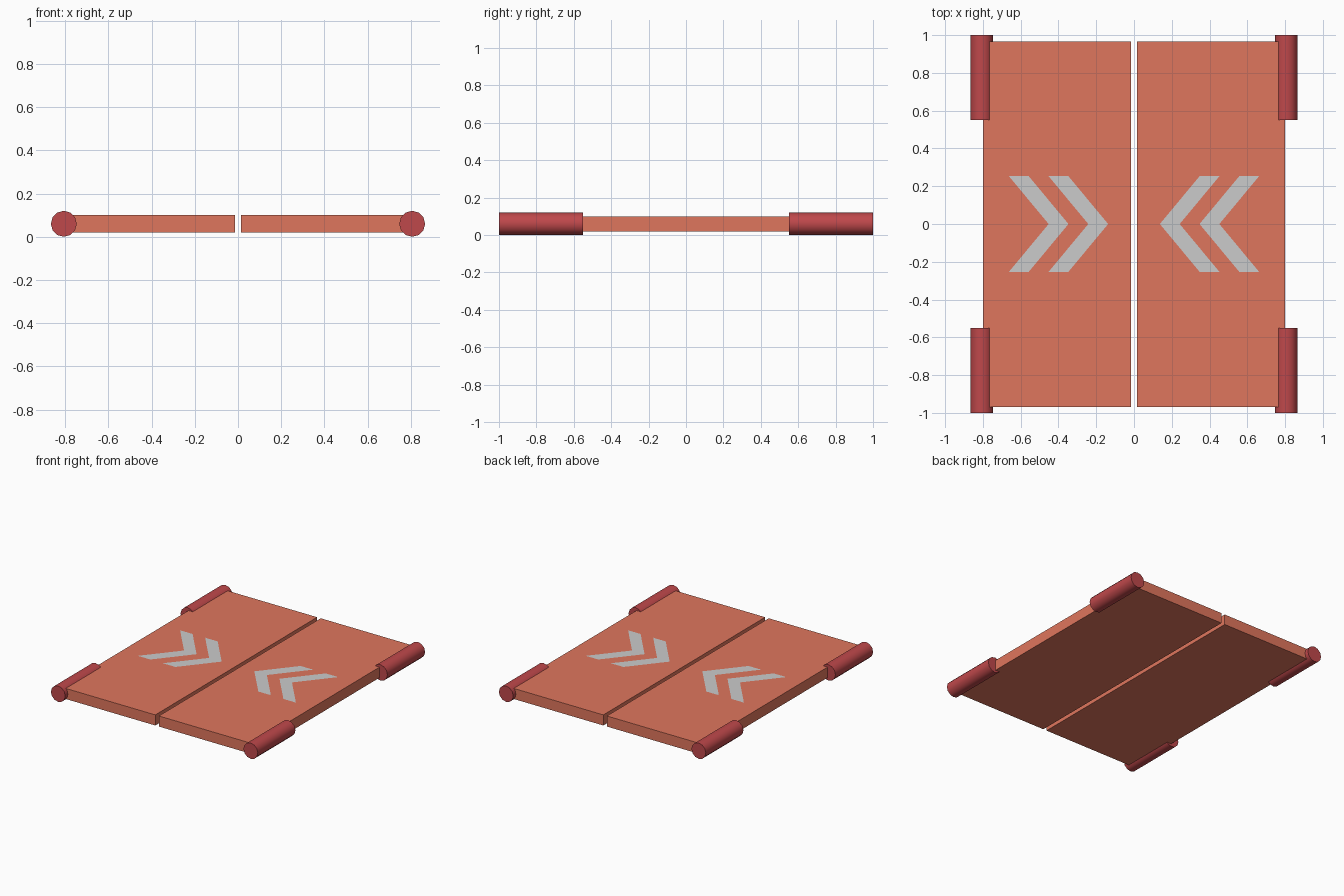
import bpy, math

if "Cube" in bpy.data.objects:
    bpy.data.objects.remove(bpy.data.objects["Cube"])


def material(name, rgb):
    m = bpy.data.materials.new(name)
    m.diffuse_color = (*rgb, 1)
    m.use_nodes = True
    m.node_tree.nodes["Principled BSDF"].inputs["Base Color"].default_value = m.diffuse_color
    return m


panel_mat = material("coral", (0.74, 0.18, 0.11))
hinge_mat = material("dark_red", (0.52, 0.065, 0.07))


def panel(name, side):
    bpy.ops.mesh.primitive_cube_add(size=1, location=(side * 0.4075, 0, 0.06))
    ob = bpy.context.object
    ob.name = name
    ob.scale = (0.785, 1.935, 0.08)
    ob.data.materials.append(panel_mat)


def hinge(name, side, end):
    bpy.ops.mesh.primitive_cylinder_add(
        vertices=12, radius=0.06, depth=0.45,
        location=(side * 0.806, end * 0.775, 0.06), rotation=(math.pi / 2, 0, 0))
    ob = bpy.context.object
    ob.name = name
    ob.data.materials.append(hinge_mat)
    bpy.ops.object.shade_smooth_by_angle(angle=math.radians(40))


def chevron(name, side, tip):
    # tip = distance of the arrow point from the centre gap
    w, reach, h, z = 0.105, 0.21, 0.253, 0.101
    xs = [(tip, 0), (tip + reach, h), (tip + reach + w, h),
          (tip + w, 0), (tip + reach + w, -h), (tip + reach, -h)]
    verts = [(side * x, y, z) for x, y in xs]
    faces = [(0, 3, 2, 1), (0, 5, 4, 3)]
    if side < 0:
        faces = [f[::-1] for f in faces]
    mesh = bpy.data.meshes.new(name)
    mesh.from_pydata(verts, [], faces)
    bpy.context.collection.objects.link(bpy.data.objects.new(name, mesh))


for label, side in (("left", -1), ("right", 1)):
    # door leaf
    panel(f"{label}_door_panel", side)
    # hinge barrels at both ends of the outer edge
    for place, end in (("front", -1), ("back", 1)):
        hinge(f"{label}_{place}_hinge", side, end)
    # painted arrows pointing to the gap
    for place, tip in (("inner", 0.137), ("outer", 0.347)):
        chevron(f"{label}_{place}_chevron", side, tip)

for m in bpy.data.meshes:
    # keep the chevron faces pointing up
    if "chevron" in m.name and m.polygons[0].normal.z < 0:
        m.flip_normals()
